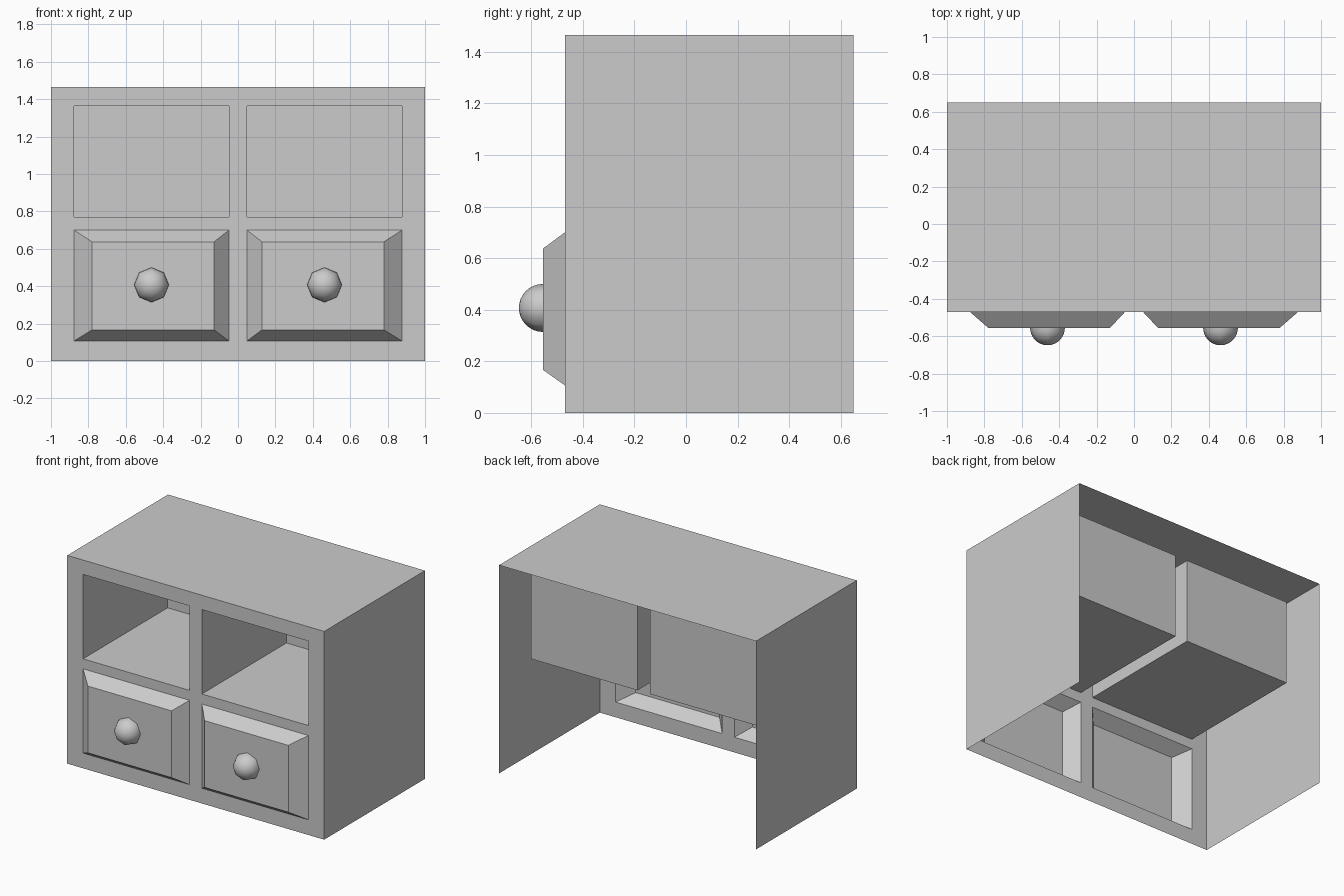
import bpy, bmesh, math
from mathutils import Matrix, Vector

if "Cube" in bpy.data.objects:
    bpy.data.objects.remove(bpy.data.objects["Cube"])

FRONT, BACK, HEIGHT = -0.47, 0.65, 1.465
XS = (-1, -0.877, -0.048, 0.048, 0.877, 1)
ZS = (0, 0.107, 0.70, 0.77, 1.364, HEIGHT)


def add_object(name, bm):
    mesh = bpy.data.meshes.new(name)
    bm.to_mesh(mesh)
    bm.free()
    obj = bpy.data.objects.new(name, mesh)
    bpy.context.collection.objects.link(obj)
    return obj


def tray(name, rect_a, y_a, rect_b, y_b, sides=range(4), cap=True):
    """Walls from rectangle a to rectangle b (x0, x1, z0, z1), closed at b."""
    bm = bmesh.new()

    def ring(r, y):
        x0, x1, z0, z1 = r
        return [bm.verts.new((x, y, z)) for x, z in ((x0, z0), (x1, z0), (x1, z1), (x0, z1))]

    a, b = ring(rect_a, y_a), ring(rect_b, y_b)
    for i in sides:
        j = (i + 1) % 4
        bm.faces.new((a[i], a[j], b[j], b[i]))
    if cap:
        bm.faces.new(b)
    return add_object(name, bm)


# Cabinet sides and top, open at the back and bottom
outer = (-1, 1, 0, HEIGHT)
tray("cabinet_shell", outer, BACK, outer, FRONT, sides=(1, 2, 3), cap=False)

# Front frame with four openings
bm = bmesh.new()
grid = [[bm.verts.new((x, FRONT, z)) for x in XS] for z in ZS]
for r in range(5):
    for c in range(5):
        if not (r in (1, 3) and c in (1, 3)):
            bm.faces.new((grid[r][c], grid[r][c + 1], grid[r + 1][c + 1], grid[r + 1][c]))
add_object("front_frame", bm)

for side, c in (("left", 1), ("right", 3)):
    x0, x1 = XS[c], XS[c + 1]

    # Recessed cubby
    hole = (x0, x1, ZS[3], ZS[4])
    tray(f"{side}_cubby", hole, FRONT, hole, 0.47)

    # Raised drawer front with sloped borders
    mx, mz, face_y = (0.097, 0.08)[0], 0.0, -0.555
    edge = (x0, x1, ZS[1], ZS[2])
    in_l, in_r = (0.097, 0.08) if side == "left" else (0.08, 0.097)
    panel = (x0 + in_l, x1 - in_r, 0.167, 0.637)
    tray(f"{side}_drawer_front", edge, FRONT, panel, face_y)

    # Half-round knob, eight sided with its pole facing forward
    bm = bmesh.new()
    bmesh.ops.create_uvsphere(bm, u_segments=8, v_segments=16, radius=0.093)
    bmesh.ops.delete(bm, geom=[v for v in bm.verts if v.co.z < -0.001], context='VERTS')
    place = Matrix.Translation(Vector(((x0 + x1) / 2, face_y, 0.407))) @ Matrix.Rotation(math.pi / 2, 4, 'X')
    bmesh.ops.transform(bm, matrix=place, verts=bm.verts)
    for f in bm.faces:
        f.smooth = True
    add_object(f"{side}_knob", bm)
